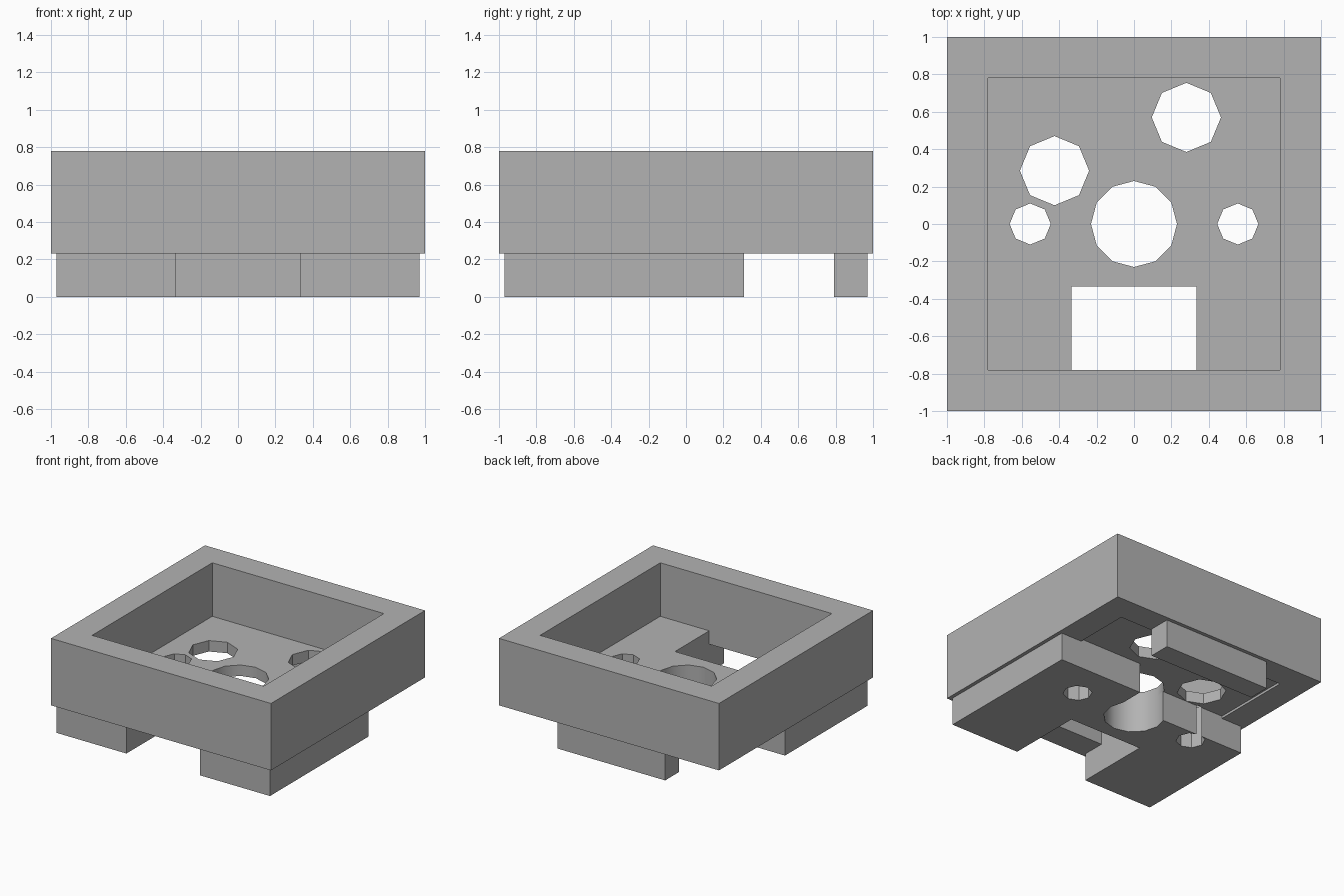
import bpy, bmesh, math

cube = bpy.data.objects.get("Cube")
if cube:
    bpy.data.objects.remove(cube, do_unlink=True)

# Single plain grey material
grey = bpy.data.materials.new("plain_grey")
grey.use_nodes = True
COLOUR = (0.45, 0.45, 0.45, 1)
grey.diffuse_color = COLOUR
grey.node_tree.nodes["Principled BSDF"].inputs["Base Color"].default_value = COLOUR


def prism(name, outline, bottom, top):
    """Extrude a flat outline between two heights."""
    bm = bmesh.new()
    face = bm.faces.new([bm.verts.new((x, y, bottom)) for x, y in outline])
    ext = bmesh.ops.extrude_face_region(bm, geom=[face])
    verts = [v for v in ext["geom"] if isinstance(v, bmesh.types.BMVert)]
    bmesh.ops.translate(bm, verts=verts, vec=(0, 0, top - bottom))
    bmesh.ops.recalc_face_normals(bm, faces=bm.faces)
    mesh = bpy.data.meshes.new(name)
    bm.to_mesh(mesh)
    bm.free()
    mesh.materials.append(grey)
    obj = bpy.data.objects.new(name, mesh)
    bpy.context.collection.objects.link(obj)
    return obj


def rect(x0, x1, y0, y1):
    return [(x0, y0), (x1, y0), (x1, y1), (x0, y1)]


def ngon(x, y, radius, sides):
    steps = [math.tau * i / sides for i in range(sides)]
    return [(x + radius * math.cos(a), y + radius * math.sin(a)) for a in steps]


def cut(obj, cutters):
    """Subtract each cutter and apply the result."""
    for cutter in cutters:
        mod = obj.modifiers.new("cut", "BOOLEAN")
        mod.operation = "DIFFERENCE"
        mod.solver = "EXACT"
        mod.object = cutter
    bpy.context.view_layer.update()
    graph = bpy.context.evaluated_depsgraph_get()
    mesh = bpy.data.meshes.new_from_object(obj.evaluated_get(graph))
    obj.modifiers.clear()
    obj.data = mesh


INNER, FOOT, NOTCH = 0.78, 0.97, 0.335

# Square outer wall
wall = prism("outer_wall", rect(-1, 1, -1, 1), 0.23, 0.78)
cavity = prism("cavity_cutter", rect(-INNER, INNER, -INNER, INNER), -0.5, 1.5)
cut(wall, [cavity])

# Floor panel with a front window, tucked slightly into the wall
edge = INNER + 0.01
floor = prism("floor_panel", [
    (-edge, -edge), (-NOTCH, -edge), (-NOTCH, -NOTCH), (NOTCH, -NOTCH),
    (NOTCH, -edge), (edge, -edge), (edge, edge), (-edge, edge)], 0.25, 0.34)

# Stepped base block with a front notch
base = prism("base_block", [
    (-FOOT, -FOOT), (-NOTCH, -FOOT), (-NOTCH, -NOTCH), (NOTCH, -NOTCH),
    (NOTCH, -FOOT), (FOOT, -FOOT), (FOOT, 0.31), (0.2, 0.31),
    (0.2, 0.1), (-FOOT, 0.1)], 0, 0.26)

# Narrow bar below the back wall
prism("back_bar", rect(-0.49, 0.49, 0.79, FOOT), 0, 0.24)

# Round openings
shared = [prism("centre_hole_cutter", ngon(0, 0, 0.23, 12), -0.5, 1)]
for side in (-1, 1):
    shared.append(prism("side_hole_cutter", ngon(side * 0.555, 0, 0.11, 8), -0.5, 1))
pins = [prism("pin_hole_cutter", ngon(x, y, 0.185, 8), -0.5, 1)
        for x, y in ((0.28, 0.57), (-0.425, 0.285))]
cut(floor, shared + pins)
cut(base, shared)

for cutter in [cavity] + shared + pins:
    bpy.data.objects.remove(cutter, do_unlink=True)

# Soften only the shallow facets of the centre bore
bpy.ops.object.select_all(action="DESELECT")
for obj in (floor, base):
    obj.select_set(True)
bpy.context.view_layer.objects.active = base
bpy.ops.object.shade_smooth_by_angle(angle=math.radians(35))
